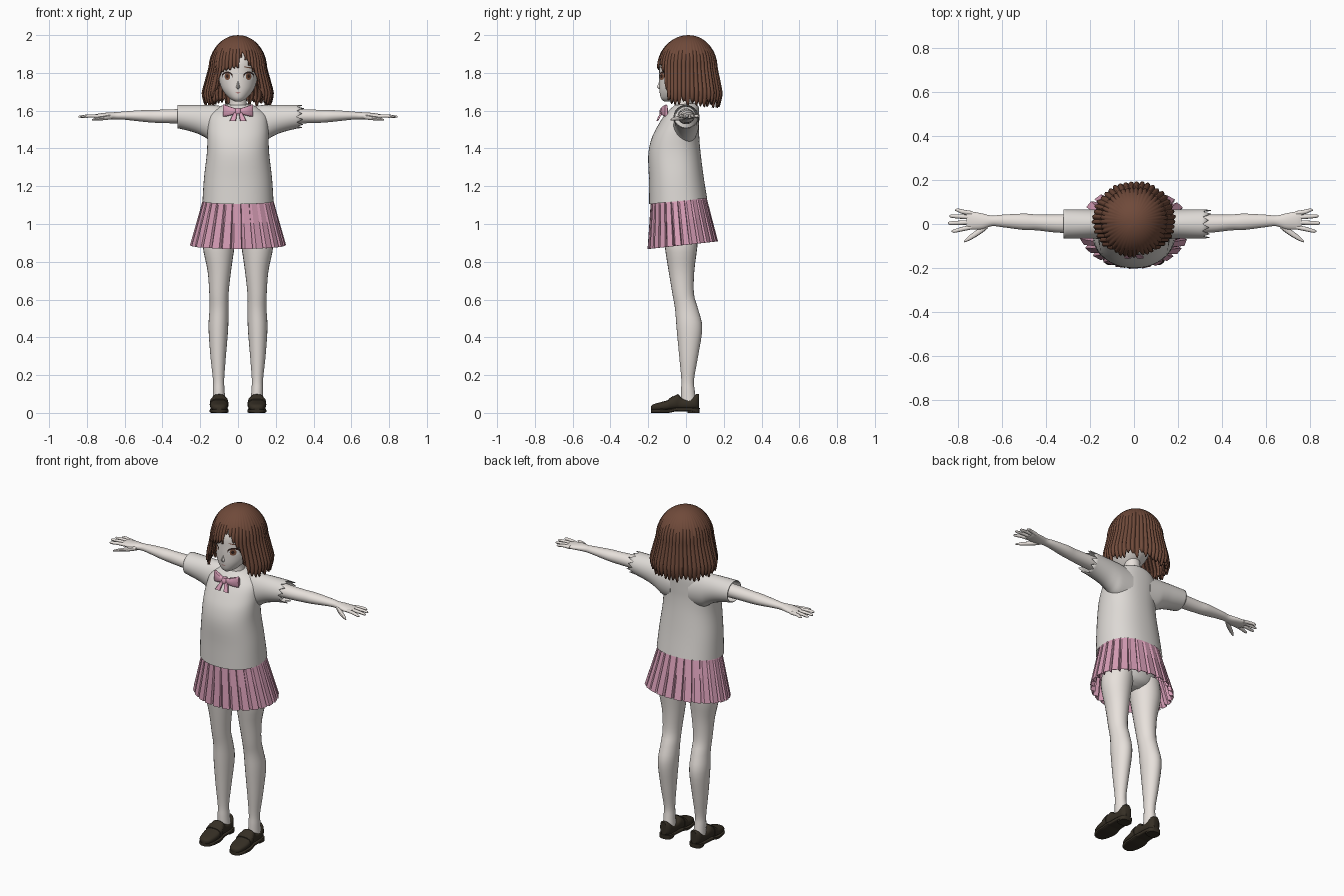
import bpy, bmesh, random
from math import sin, cos, pi, sqrt, radians, copysign
from mathutils import Vector
from mathutils.bvhtree import BVHTree

random.seed(4)
if "Cube" in bpy.data.objects:
    bpy.data.objects.remove(bpy.data.objects["Cube"])


def material(name, *rgb):
    m = bpy.data.materials.new(name)
    m.use_nodes = True
    m.diffuse_color = (*rgb, 1)
    m.node_tree.nodes["Principled BSDF"].inputs["Base Color"].default_value = (*rgb, 1)
    return m


SKIN = material("pale skin", .80, .75, .71)
KNIT = material("off white knit", .73, .70, .67)
PINK = material("pink cloth", .68, .34, .47)
HAIR = material("brown hair", .16, .068, .042)
SHOE = material("dark leather", .036, .028, .018)
IRIS = material("eye brown", .22, .09, .05)
DARK = material("lash dark", .03, .015, .012)
WHITE = material("eye white", .88, .87, .86)
LIP = material("lip rose", .50, .25, .23)


def finish(name, bm, mat, angle=40, mirror=False, thick=0.0):
    bmesh.ops.remove_doubles(bm, verts=bm.verts, dist=1e-5)
    bmesh.ops.recalc_face_normals(bm, faces=bm.faces)
    mesh = bpy.data.meshes.new(name)
    bm.to_mesh(mesh)
    bm.free()
    mesh.materials.append(mat)
    if angle:
        mesh.shade_smooth()
        mesh.set_sharp_from_angle(angle=radians(angle))
    ob = bpy.data.objects.new(name, mesh)
    bpy.context.collection.objects.link(ob)
    if thick:
        mod = ob.modifiers.new("thickness", 'SOLIDIFY')
        mod.thickness, mod.offset = thick, -1
    if mirror:
        ob.modifiers.new("mirror", 'MIRROR')
    return ob


def skin_rings(rings, caps=(True, True)):
    """Bridge closed rings of points into a surface."""
    bm = bmesh.new()
    vs = [[bm.verts.new(p) for p in r] for r in rings]
    n = len(rings[0])
    for a, b in zip(vs, vs[1:]):
        for i in range(n):
            j = (i + 1) % n
            bm.faces.new((a[i], a[j], b[j], b[i]))
    for use, ring in zip(caps, (vs[0], vs[-1])):
        if use:
            bm.faces.new(ring)
    return bm


def smooth_rows(rows, steps):
    """Catmull-Rom interpolation between section rows."""
    out = []
    for k in range(len(rows) - 1):
        p = [Vector(rows[min(max(q, 0), len(rows) - 1)]) for q in range(k - 1, k + 3)]
        for s in range(steps):
            t = s / steps
            out.append(p[1] + t / 2 * (p[2] - p[0] + t * (2 * p[0] - 5 * p[1] + 4 * p[2] - p[3]
                       + t * (3 * (p[1] - p[2]) + p[3] - p[0]))))
    return out + [Vector(rows[-1])]


def tube(name, axis, rows, mat, n=24, steps=4, power=2.0, caps=(True, True), tilt=0, jag=0, **kw):
    """Loft rows of (position, centre a, centre b, radius a, radius b) along an axis."""
    rings = []
    for p, ca, cb, ra, rb in smooth_rows(rows, steps):
        ring = []
        for i in range(n):
            c, s = cos(2 * pi * i / n), sin(2 * pi * i / n)
            a = ca + ra * copysign(abs(c) ** (2 / power), c)
            b = cb + rb * copysign(abs(s) ** (2 / power), s)
            ring.append(Vector({'x': (p, a, b), 'y': (a, p, b), 'z': (a, b, p + tilt * b)}[axis]))
        rings.append(ring)
    if jag:
        for i, v in enumerate(rings[-1]):
            v.x += jag * random.uniform(.6, 1) * (1 if i % 2 else -.4)
    return finish(name, skin_rings(rings, caps), mat, **kw)


def depth_rows(rows):
    """Turn (z, half width, front y, back y) into tube rows."""
    return [(z, 0, (f + b) / 2, w, (b - f) / 2) for z, w, f, b in rows]


# Head and neck
head = tube("head", 'z', depth_rows([
    (1.648, .015, -.115, -.07), (1.665, .045, -.132, -.02), (1.70, .076, -.14, .03),
    (1.74, .095, -.142, .07), (1.80, .105, -.142, .10), (1.88, .105, -.135, .11),
    (1.95, .07, -.08, .08), (1.965, .02, -.02, .03)]), SKIN, n=40)
tube("neck", 'z', [(1.58, 0, -.01, .06, .055), (1.64, 0, -.012, .045, .045),
                   (1.71, 0, -.02, .045, .045)], SKIN)
tube("nose", 'z', [(1.715, 0, -.138, .004, .006), (1.725, 0, -.139, .010, .015),
                   (1.74, 0, -.138, .006, .010), (1.76, 0, -.137, .002, .004)], SKIN, n=10)

# Painted face details: thin ovals laid on the head
tree = BVHTree.FromPolygons([v.co for v in head.data.vertices],
                            [p.vertices[:] for p in head.data.polygons])


def face_oval(name, x, z, w, h, lift, mat, mirror=True, slant=0):
    rings = []
    for k in (.02, .5, 1):
        ring = []
        for i in range(20):
            c, s = k * cos(pi * i / 10), k * sin(pi * i / 10)
            px, pz = x + w * c, z + h * s + slant * c
            ring.append(tree.ray_cast(Vector((px, -1, pz)), Vector((0, 1, 0)))[0] - Vector((0, lift, 0)))
        rings.append(ring)
    finish(name, skin_rings(rings, (True, False)), mat, mirror=mirror)


face_oval("eyelash", .057, 1.785, .029, .022, .002, DARK)
face_oval("eye_white", .057, 1.779, .025, .019, .0035, WHITE)
face_oval("iris", .056, 1.781, .015, .019, .005, IRIS)
face_oval("pupil", .056, 1.782, .007, .010, .0065, DARK)
face_oval("eyebrow", .058, 1.828, .027, .003, .002, HAIR, slant=-.004)
face_oval("mouth", 0, 1.695, .014, .003, .002, LIP, mirror=False)

# Hair: ridged shell whose lower edge parts over the forehead
EDGE = [(-180, 1.635), (-52, 1.645), (-43, 1.70), (-36, 1.80), (0, 1.835), (10, 1.91),
        (20, 1.87), (36, 1.80), (43, 1.70), (52, 1.645), (180, 1.635)]


def hair_edge(d):
    for (a, p), (b, q) in zip(EDGE, EDGE[1:]):
        if a <= d <= b:
            return p + (q - p) * (d - a) / (b - a)


def hair_point(d, z, ridge):
    h = (2.0 - z) / .17
    dome = sqrt(max(0, 1 - (1 - h) ** 2)) if h < 1 else 1
    flare = min(max(1.83 - z, 0), .13)
    tuck = max(1.68 - z, 0) * .25
    a = radians(d)
    rx = .15 + .27 * flare - tuck
    ry = .165 if cos(a) > 0 else .15 + .2 * flare - tuck
    r = dome * (1 + ridge * min(h, 1))
    return Vector((rx * sin(a) * r, .015 - ry * cos(a) * r, z))


columns = []
for k in range(45):
    drop, bulge = random.uniform(-.018, .012), random.uniform(-.015, .02)
    for ridge, tip in ((-.03, .022), (.01, .002), (.025, -.006), (.015, .002)):
        d = -180 + 2 * len(columns)
        edge = hair_edge(d) + (tip + drop) * (1 if abs(d) > 45 else .5)
        columns.append([hair_point(d, 2.0 - (2.0 - edge) * (t / 20) ** 1.5, ridge + bulge)
                        for t in range(21)])
finish("hair", skin_rings(list(zip(*columns)), (False, False)), HAIR, angle=50, thick=.014)

# Sweater body and sleeves
tube("sweater", 'z', depth_rows([
    (1.125, .188, -.195, .112), (1.25, .18, -.196, .092), (1.38, .165, -.2, .076),
    (1.46, .162, -.186, .07), (1.52, .16, -.158, .07), (1.58, .15, -.12, .07),
    (1.615, .11, -.085, .066), (1.635, .06, -.06, .05)]), KNIT, n=48, power=2.25,
    caps=(False, True), tilt=.1)
for side, jag in (("left", .03), ("right", 0)):
    sleeve = tube(side + "_sleeve", 'x', [
        (.06, 0, 1.52, .068, .10), (.13, 0, 1.53, .068, .10), (.17, 0, 1.543, .067, .087),
        (.21, 0, 1.554, .066, .077), (.26, 0, 1.562, .066, .069), (.32, 0, 1.569, .066, .062)],
        KNIT, caps=(True, False), jag=jag, thick=.004)
    if side == "right":
        sleeve.data.transform(((-1, 0, 0, 0), (0, 1, 0, 0), (0, 0, 1, 0), (0, 0, 0, 1)))
        sleeve.data.flip_normals()

# Arms, palms and fingers
tube("arm", 'x', [
    (.2, 0, 1.57, .045, .042), (.35, .002, 1.57, .041, .037), (.44, .007, 1.57, .036, .034),
    (.5, .010, 1.572, .037, .031), (.6, .014, 1.574, .028, .022), (.645, .014, 1.573, .024, .019),
    (.69, .012, 1.572, .036, .018), (.74, .016, 1.57, .041, .014), (.76, .018, 1.57, .037, .009)],
    SKIN, mirror=True)
for name, y, spread, tip in (("index", -.014, -.018, .828), ("middle", .008, -.004, .845),
                             ("ring", .030, .006, .838), ("little", .049, .014, .812)):
    tube(name + "_finger", 'x', [(.735, y, 1.57, .010, .010), (.78, y + spread / 2, 1.572, .010, .009),
                                 (tip - .012, y + spread, 1.569, .008, .007),
                                 (tip, y + spread, 1.568, .003, .003)], SKIN, n=10, mirror=True)
tube("thumb", 'x', [(.665, -.005, 1.568, .016, .013), (.70, -.032, 1.562, .016, .012),
                    (.745, -.062, 1.556, .012, .009), (.772, -.08, 1.552, .004, .004)],
     SKIN, n=10, mirror=True)

# Ribbon bow
tube("bow_loop", 'x', [(.006, -.122, 1.597, .010, .012), (.04, -.118, 1.598, .016, .023),
                       (.076, -.106, 1.6, .010, .033), (.08, -.105, 1.6, .006, .028)],
     PINK, n=12, steps=2, power=3, mirror=True)
tube("bow_tail", 'z', [(1.60, .008, -.122, .007, .006), (1.57, .02, -.14, .013, .006),
                       (1.545, .028, -.153, .017, .005)], PINK, n=8, steps=1, power=4, mirror=True)
tube("bow_knot", 'z', [(1.582, 0, -.128, .012, .012), (1.598, 0, -.126, .015, .015),
                       (1.614, 0, -.122, .012, .012)], PINK, n=12, power=3)

# Pleated skirt
rings = []
for t in (0, .15, .5, 1):
    ring = []
    for k in range(26):
        for part, fold in ((0, -.01), (.12, .035), (.8, .02), (.88, -.075)):
            a = 2 * pi * (k + part) / 26
            r = 1 + fold * (.15 + .85 * t)
            y = (-.042 + .025 * t) + (.143 + .038 * t) * r * sin(a)
            ring.append(Vector(((.178 + .068 * t) * r * cos(a), y, 1.16 - .27 * t + .11 * y)))
    rings.append(ring)
finish("skirt", skin_rings(rings, (False, False)), PINK, angle=0, thick=.003)

# Hips and legs
tube("hips", 'z', [(.90, 0, -.03, .05, .05), (.93, 0, -.03, .13, .09), (1.0, 0, -.035, .165, .11),
                   (1.1, 0, -.04, .15, .12)], KNIT)
tube("leg", 'z', [
    (.05, .1, .015, .034, .042), (.12, .102, .01, .031, .036), (.18, .103, .009, .030, .034),
    (.3, .105, .014, .041, .05), (.45, .104, .018, .052, .068), (.55, .101, .003, .050, .061),
    (.63, .101, -.015, .051, .057), (.75, .099, -.024, .062, .068), (.88, .102, -.026, .084, .086),
    (.97, .09, -.026, .085, .09)], SKIN, mirror=True)

# Loafers: upper, sole, heel and strap
UPPER = [(-.186, .014, .015, .035), (-.172, .034, .012, .046), (-.13, .046, .012, .058),
         (-.09, .047, .014, .07), (-.055, .043, .016, .094), (-.04, .040, .017, .098),
         (-.02, .039, .018, .078), (.025, .037, .018, .078), (.055, .033, .018, .1), (.07, .018, .02, .098)]
tube("shoe_upper", 'y', [(y, .1, (b + t) / 2, w, (t - b) / 2) for y, w, b, t in UPPER],
     SHOE, steps=3, power=2.6, mirror=True)
tube("shoe_sole", 'y', [(y, .1, .010 + (.008 if -.06 < y < .03 else 0), w + .003, .010)
                        for y, w, b, t in UPPER], SHOE, steps=3, power=5, mirror=True)
tube("shoe_heel", 'z', [(0, .1, .04, .036, .032), (.025, .1, .04, .038, .033)], SHOE,
     steps=1, power=3, mirror=True)
tube("shoe_strap", 'y', [(-.092, .1, .044, .05, .030), (-.066, .1, .053, .048, .038)], SHOE,
     steps=1, power=2.6, mirror=True)
